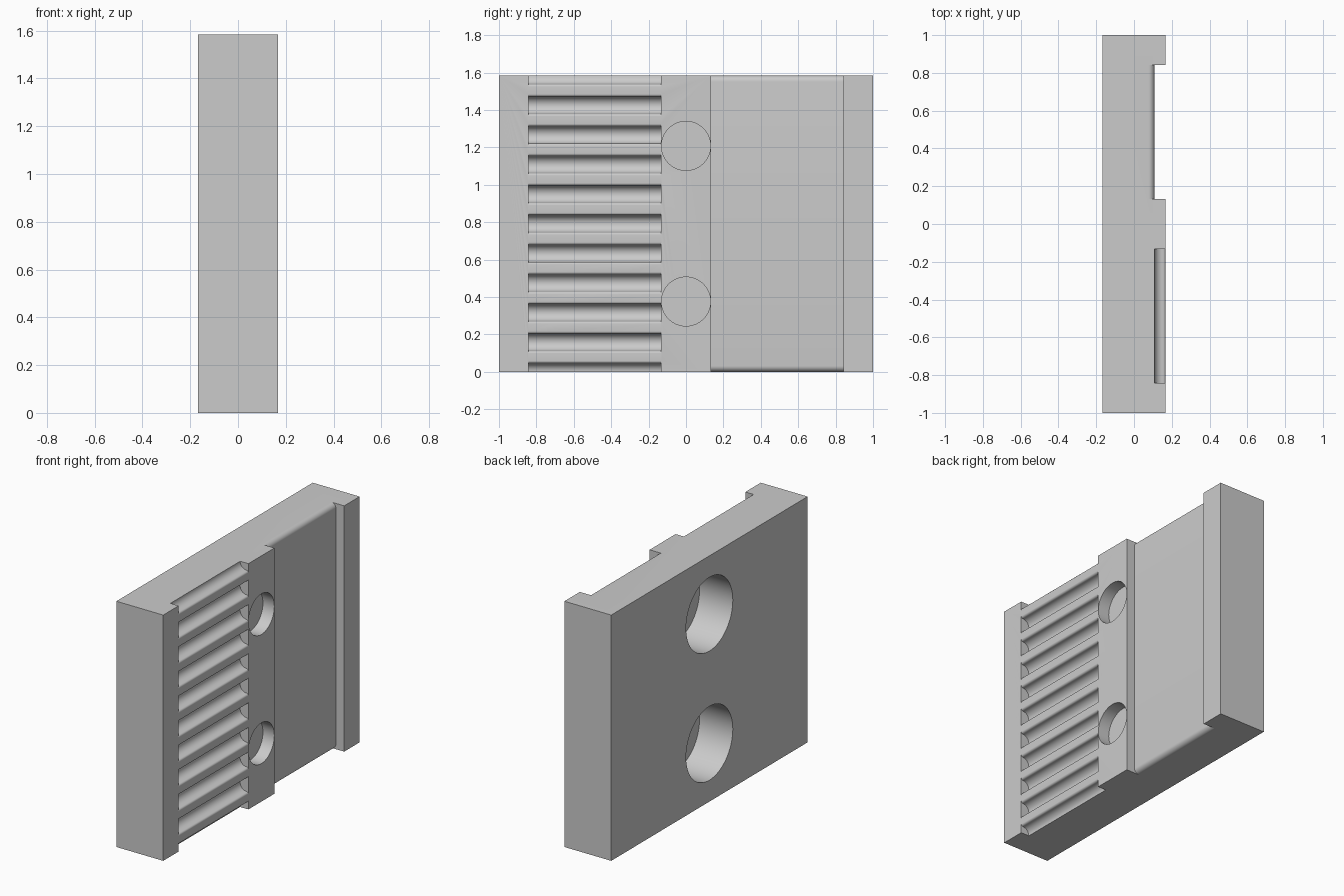
import bpy
import bmesh
from math import sin, cos, pi

cube = bpy.data.objects.get("Cube")
if cube:
    bpy.data.objects.remove(cube, do_unlink=True)

HEIGHT = 1.584
FACE = 0.167      # half thickness
FLOOR = 0.108     # x of both recess floors
PITCH = HEIGHT / 10
BAR = 0.1325      # half width of the middle bar
RAIL = 0.843      # inner edge of the outer rails

grey = bpy.data.materials.new("grey")
grey.use_nodes = True
colour = (0.6, 0.6, 0.6, 1)
grey.diffuse_color = colour
grey.node_tree.nodes["Principled BSDF"].inputs["Base Color"].default_value = colour


def make_object(name, bm):
    bmesh.ops.recalc_face_normals(bm, faces=bm.faces)
    mesh = bpy.data.meshes.new(name)
    bm.to_mesh(mesh)
    bm.free()
    mesh.materials.append(grey)
    obj = bpy.data.objects.new(name, mesh)
    bpy.context.collection.objects.link(obj)
    return obj


def prism(name, profile, y0, y1):
    """Extrude an (x, z) profile along y."""
    bm = bmesh.new()
    face = bm.faces.new([bm.verts.new((x, y0, z)) for x, z in profile])
    new = bmesh.ops.extrude_face_region(bm, geom=[face])["geom"]
    verts = [v for v in new if isinstance(v, bmesh.types.BMVert)]
    bmesh.ops.translate(bm, verts=verts, vec=(0, y1 - y0, 0))
    return make_object(name, bm)


def drill(name, radius, x0, x1, z):
    """Cylinder along x, built from a circular profile."""
    bm = bmesh.new()
    n = 64
    ring = [bm.verts.new((x0, radius * cos(2 * pi * i / n), z + radius * sin(2 * pi * i / n)))
            for i in range(n)]
    new = bmesh.ops.extrude_face_region(bm, geom=[bm.faces.new(ring)])["geom"]
    verts = [v for v in new if isinstance(v, bmesh.types.BMVert)]
    bmesh.ops.translate(bm, verts=verts, vec=(x1 - x0, 0, 0))
    return make_object(name, bm)


def arc(cx, cz, r, start, end, steps):
    return [(cx + r * cos(start + (end - start) * i / steps),
             cz + r * sin(start + (end - start) * i / steps)) for i in range(steps + 1)]


# Plate body
plate = prism("clamp_plate", [(-FACE, 0), (FACE, 0), (FACE, HEIGHT), (-FACE, HEIGHT)], -1, 1)

# Toothed recess: round grooves with softened lips
R, LIP = 0.046, 0.013
mid = FLOOR + R
teeth = [(0.3, -R - LIP)]
for k in range(11):
    z = k * PITCH
    teeth += arc(mid, z - R - LIP, LIP, 0, pi / 2, 4)
    teeth += arc(mid, z, R, 1.5 * pi, 0.5 * pi, 16)[1:-1]
    teeth += arc(mid, z + R + LIP, LIP, -pi / 2, 0, 4)
teeth.append((0.3, HEIGHT + R + LIP))

# Smooth recess with rounded top and bottom edges
E = 0.032
smooth = [(0.3, -0.1), (FLOOR - E, -0.1)]
smooth += arc(FLOOR - E, E, E, -pi / 2, 0, 8)
smooth += arc(FLOOR - E, HEIGHT - E, E, 0, pi / 2, 8)
smooth += [(FLOOR - E, HEIGHT + 0.1), (0.3, HEIGHT + 0.1)]

cutters = [prism("tooth_cutter", teeth, -RAIL, -BAR),
           prism("recess_cutter", smooth, BAR, RAIL)]

# Screw holes in front, wide counterbores behind, thin web left between
for z in (HEIGHT / 2 - 0.416, HEIGHT / 2 + 0.416):
    cutters.append(drill("hole_cutter", 0.131, 0.086, 0.3, z))
    cutters.append(drill("counterbore_cutter", 0.238, -0.3, 0.07, z))

bpy.context.view_layer.objects.active = plate
plate.select_set(True)
for cutter in cutters:
    mod = plate.modifiers.new("cut", "BOOLEAN")
    mod.operation = "DIFFERENCE"
    mod.solver = "EXACT"
    mod.object = cutter
    bpy.ops.object.modifier_apply(modifier=mod.name)
    bpy.data.objects.remove(cutter, do_unlink=True)

bpy.ops.object.select_all(action="DESELECT")
plate.select_set(True)
bpy.ops.object.shade_smooth_by_angle(angle=pi / 6)
